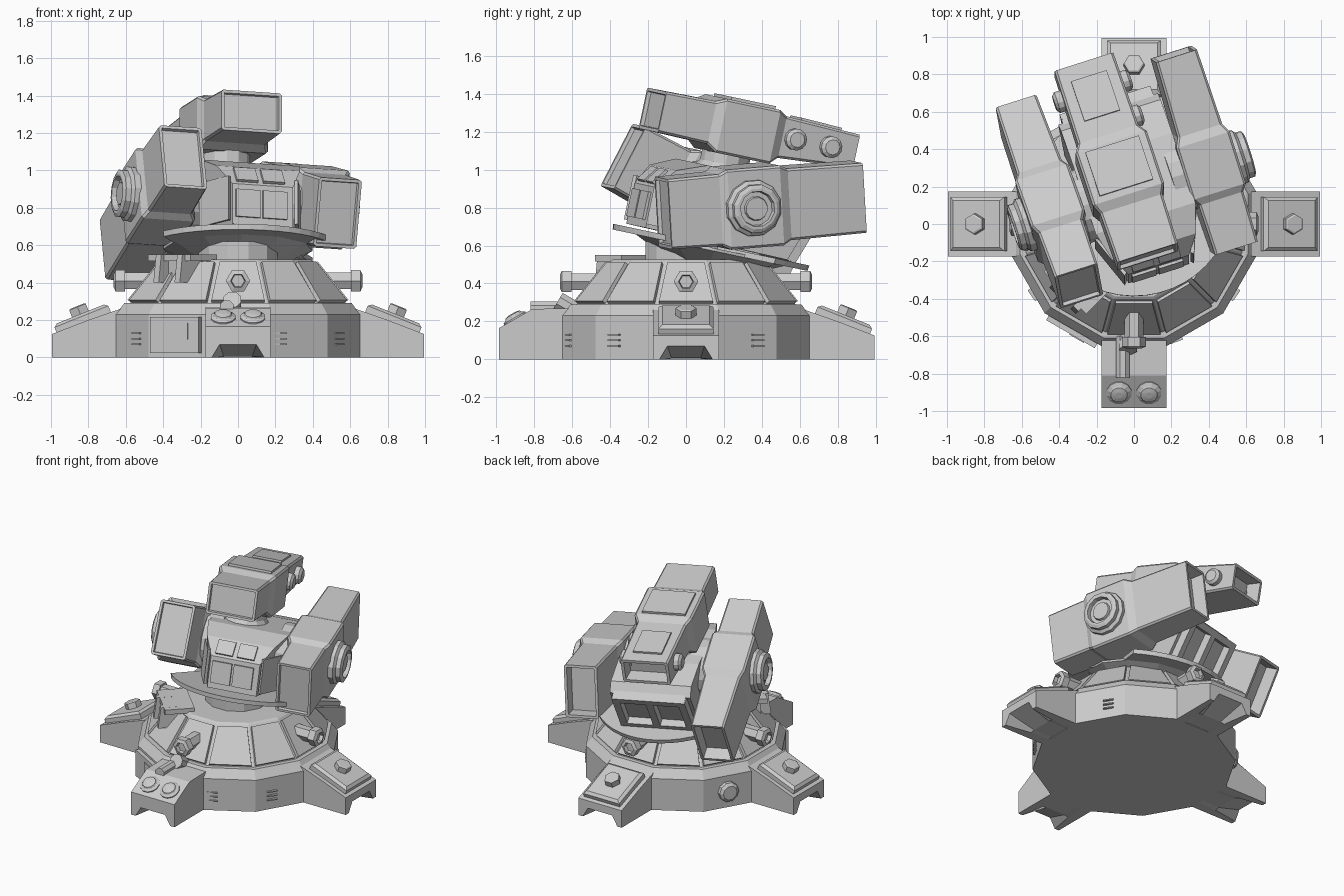
import bpy, bmesh
from math import sin, cos, pi, radians
from mathutils import Matrix

if "Cube" in bpy.data.objects:
    bpy.data.objects.remove(bpy.data.objects["Cube"])

T = lambda x, y, z: Matrix.Translation((x, y, z))
R = lambda deg, ax: Matrix.Rotation(radians(deg), 4, ax)
I = Matrix.Identity(4)


def loft(name, rings, M=I, insets=()):
    """Skin equal-length point rings; insets = (which cap, border, depth)."""
    bm = bmesh.new()
    vs = [[bm.verts.new(p) for p in r] for r in rings]
    n = len(rings[0])
    for a, b in zip(vs, vs[1:]):
        for i in range(n):
            bm.faces.new((a[i], a[(i + 1) % n], b[(i + 1) % n], b[i]))
    caps = [bm.faces.new(vs[0][::-1]), bm.faces.new(vs[-1])]
    bmesh.ops.recalc_face_normals(bm, faces=bm.faces)
    for which, border, depth in insets:
        bmesh.ops.inset_region(bm, faces=[caps[which]], thickness=border)
        bmesh.ops.inset_region(bm, faces=[caps[which]], thickness=0.004, depth=-depth)
    me = bpy.data.meshes.new(name)
    bm.to_mesh(me)
    bm.free()
    ob = bpy.data.objects.new(name, me)
    ob.matrix_world = M
    bpy.context.collection.objects.link(ob)
    return ob


def box(name, size, M=I):
    x, y, z = (s / 2 for s in size)
    return loft(name, [[(-x, -y, h), (x, -y, h), (x, y, h), (-x, y, h)] for h in (-z, z)], M)


def lathe(name, prof, n, M=I):
    """Faceted solid around local z from (radius, height) pairs."""
    return loft(name, [[(r * cos(2 * pi * (i + .5) / n), r * sin(2 * pi * (i + .5) / n), h)
                        for i in range(n)] for r, h in prof], M)


def cut_rect(y, w, z0, z1, c=0.012):
    """Rectangle with clipped corners in the xz plane at depth y."""
    return [(-w + c, y, z0), (w - c, y, z0), (w, y, z0 + c), (w, y, z1 - c),
            (w - c, y, z1), (-w + c, y, z1), (-w, y, z1 - c), (-w, y, z0 + c)]


# Base drum, shoulder and sloped upper housing
lathe("base_drum", [(.675, 0), (.675, .23), (.63, .29), (.61, .29)], 12)
lathe("upper_housing", [(.605, .28), (.415, .515), (.40, .525)], 12)
lathe("neck", [(.22, .5), (.22, .62)], 12)
for k in range(12):
    # Raised armour panel on each slope facet
    pts = lambda off: [(r * cos(pi / 12) + off * .7, s * (r * sin(pi / 12) - .012), z + off * .6)
                       for r, s, z in ((.595, -1, .295), (.595, 1, .295), (.425, 1, .5), (.425, -1, .5))]
    loft("slope_panel", [pts(-.01), pts(.022)], R(30 * k, 'Z'))

# Feet along the four axes
for a in (0, 90, 180, 270):
    M = R(a, 'Z')
    ring = lambda x, t, h, n: [(x, -.175, 0), (x, -n, 0), (x, -n * .7, h), (x, n * .7, h),
                               (x, n, 0), (x, .175, 0), (x, .175, t), (x, -.175, t)]
    if a == 270:
        loft("front_foot", [ring(.6, .27, .004, .1), ring(.81, .265, .006, .11), ring(.985, .165, .07, .14)], M)
        for y in (-.08, .08):
            lathe("foot_lamp", [(.068, -.03), (.068, .01), (.05, .02), (.045, .03), (.02, .035)], 12,
                  M @ T(.9, y, .21) @ R(29.7, 'Y'))
        lathe("foot_pipe", [(.038, 0), (.038, .22)], 8, M @ T(.6, -.06, .27) @ R(90, 'Y'))
        lathe("pipe_elbow", [(.05, 0), (.05, .12)], 8, M @ T(.57, -.03, .25) @ R(60, 'Y'))
    else:
        loft("foot", [ring(.6, .27, .004, .1), ring(.8, .2, .006, .11), ring(.995, .125, .07, .14)], M)
        P = M @ T(.83, 0, .2) @ R(21.9, 'Y')
        loft("foot_pad", [[(sx * (.155 - i), sy * (.145 - i), h) for sx, sy in ((-1, -1), (1, -1), (1, 1), (-1, 1))]
                          for i, h in ((0, -.02), (0, .02), (.02, .035))], P)
        lathe("foot_bolt", [(.055, .03), (.055, .075), (.045, .08)], 6, P)
    # Socket bolts sticking out of the slope
    lathe("socket_bolt", [(.05, .42), (.05, .605), (.065, .605), (.065, .655), (.04, .665), (.035, .64)], 6,
          M @ T(0, 0, .41) @ R(90, 'Y'))

# Side details on the drum walls
W = R(240, 'Z') @ T(.655, 0, .12)
box("wall_hatch", (.05, .3, .19), W)
box("hatch_window", (.06, .09, .09), W @ T(0, .04, .02))
lathe("wall_knob", [(.07, .64), (.07, .68), (.05, .695)], 10, R(150, 'Z') @ T(0, 0, .12) @ R(90, 'Y'))
for a in (215, 290, 325, 35):
    for i in range(3):
        box("wall_slat", (.03, .07, .008), R(a, 'Z') @ T(.655, 0, .07 + .03 * i))

# Equipment cover with fins on the front left of the housing
C = R(225, 'Z')
box("equipment_cover", (.2, .32, .035), C @ T(.42, 0, .532))
box("cover_base", (.15, .24, .12), C @ T(.41, 0, .46))
for y in (-.06, .1):
    loft("cover_fin", [[(.42, y + s, .4), (.56, y + s, .4), (.54, y + s, .55), (.42, y + s, .55)]
                       for s in (-.02, .02)], C)

# Tilted head frame, then turned
tilt = T(0, .13, .59) @ R(-12, 'X')
F = tilt @ R(18, 'Z')

# Collar plates, front and back, with a tapered underside
for s, name in ((-1, "front_collar"), (1, "rear_collar")):
    arc = [radians(90 + t) for t in range(-56, 57, 8)]
    plate = lambda z, r: [(r * cos(t), s * r * sin(t), z) for t in arc] + [(-.3, 0, z), (.3, 0, z)]
    loft(name, [plate(-.015, .525), plate(.015, .53)], tilt @ R(7, 'Z'))
lathe("collar_underside", [(.24, -.09), (.4, -.015), (.4, 0)], 12, F)

# Head: side profile, narrower at the front
prof = [(-.43, .03), (-.43, .25), (-.35, .36), (-.2, .42), (.2, .42), (.40, .38), (.45, .32), (.34, .02)]
nar = lambda y: .17 if y < -.4 else .235 if y < -.3 else .28
loft("head", [[(s * nar(y), y, z) for y, z in prof] for s in (-1, 1)], F)
for s in (-1, 1):
    # Windows, cheek rails and axles
    box("lower_window", (.135, .03, .15), F @ T(s * .075 - .01, -.43, .145))
    box("upper_window", (.12, .03, .1), F @ T(s * .075 - .01, -.39, .305) @ R(-37, 'X'))
    loft("cheek_panel", [[(s * .18, -.425, .05 + d), (s * .27, -.2, .05 + d), (s * .285, -.2, .05 + d),
                          (s * .195, -.44, .05 + d)] for d in (0, .24)], F)
    lathe("axle_flange", [(.2, .2), (.2, .31), (.15, .33), (.15, .4)], 16, F @ T(0, 0, .25) @ R(90 * s, 'Y'))
# Rear vents: frame bars around two recesses
V = F @ T(0, .41, .17) @ R(-20, 'X')
for x in (-.23, 0, .23):
    box("vent_bar", (.05, .08, .32), V @ T(x, 0, 0))
for z in (-.14, .14):
    box("vent_rail", (.5, .08, .045), V @ T(0, 0, z))

# Side pods, pitched opposite ways
for x, s, name in ((.42, 1, "right_pod"), (-.45, -1, "left_pod")):
    P = F @ T(x, 0, .25) @ R(16 * s, 'X')
    secs = [(-.45, .12, .185), (-.17, .125, .19), (-.13, .15, .212), (.16, .15, .212),
            (.21, .125, .19), (.63, .115, .185)]
    loft(name, [cut_rect(y, w, -h, h) for y, w, h in secs], P, [(0, .018, .02), (1, .02, .09)])
    lathe("pod_dial", [(.15, .12), (.15, .175), (.13, .19), (.13, .22), (.11, .23), (.095, .23),
                       (.09, .2), (.065, .2), (.06, .215), (.02, .215)], 12, P @ R(90 * s, 'Y'))

# Top pod on its pedestal
P = F @ T(-.07, 0, -.015)
lathe("top_pedestal", [(.17, .4), (.13, .46), (.13, .56)], 12, P)
secs = [(-.45, .17, .55, .77), (-.17, .175, .545, .775), (-.12, .2, .51, .80), (.18, .2, .51, .80),
        (.23, .17, .55, .775), (.65, .165, .58, .76)]
loft("top_pod", [cut_rect(*s) for s in secs], P, [(0, .018, .02), (1, .022, .1)])
box("top_pod_hatch", (.2, .23, .02), P @ T(0, .45, .77) @ R(-2, 'X'))
box("top_pod_spine", (.3, .25, .03), P @ T(0, .04, .80))
for s, y in ((1, .30), (1, .5), (-1, .5)):
    lathe("pod_knob", [(.058, .13), (.058, .2), (.04, .215)], 12, P @ T(0, y, .665) @ R(90 * s, 'Y'))
